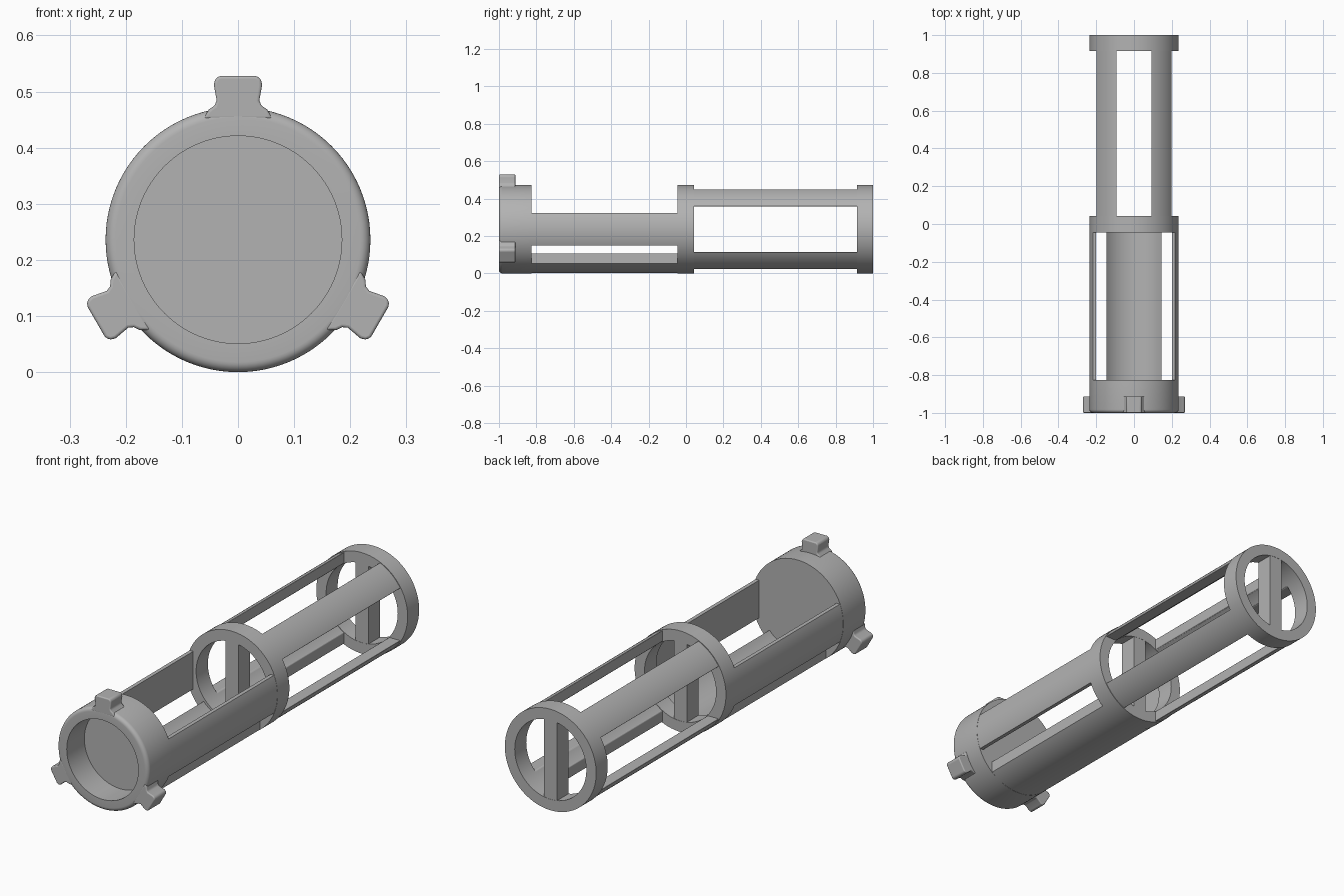
import bpy, bmesh
from math import sin, cos, asin, acos, pi, tau, radians
from mathutils import Matrix

if "Cube" in bpy.data.objects:
    bpy.data.objects.remove(bpy.data.objects["Cube"], do_unlink=True)

R = 0.236       # outer radius, also the height of the axis
BORE = 0.185    # inner radius of rings and cap

grey = bpy.data.materials.new("plain grey")
grey.use_nodes = True
grey.diffuse_color = (0.45, 0.45, 0.45, 1)
grey.node_tree.nodes["Principled BSDF"].inputs["Base Color"].default_value = (0.45, 0.45, 0.45, 1)


def finish(name, bm, bevel=0):
    bmesh.ops.recalc_face_normals(bm, faces=bm.faces)
    mesh = bpy.data.meshes.new(name)
    bm.to_mesh(mesh)
    bm.free()
    mesh.materials.append(grey)
    ob = bpy.data.objects.new(name, mesh)
    ob.location.z = R
    bpy.context.collection.objects.link(ob)
    if bevel:
        mod = ob.modifiers.new("rounding", 'BEVEL')
        mod.width = bevel
        mod.segments = 4
        mod.limit_method = 'ANGLE'
        mod.angle_limit = radians(35)
    bpy.ops.object.select_all(action='DESELECT')
    ob.select_set(True)
    bpy.context.view_layer.objects.active = ob
    bpy.ops.object.shade_smooth_by_angle(angle=radians(35))
    return ob


def lathe(name, profile, steps=96):
    """Revolve a closed (radius, y) outline around the y axis."""
    bm = bmesh.new()
    vs = [bm.verts.new((r, y, 0)) for r, y in profile]
    es = [bm.edges.new((vs[i - 1], vs[i])) for i in range(len(vs))]
    bmesh.ops.spin(bm, geom=vs + es, cent=(0, 0, 0), axis=(0, 1, 0),
                   angle=tau, steps=steps, use_duplicate=False)
    bmesh.ops.remove_doubles(bm, verts=bm.verts, dist=1e-5)
    bmesh.ops.dissolve_degenerate(bm, dist=1e-6, edges=bm.edges)
    return finish(name, bm)


def extrude(name, outline, y0, y1, bevel=0, turn=0):
    """Extrude an (x, z) outline along y."""
    bm = bmesh.new()
    face = bm.faces.new([bm.verts.new((x, y0, z)) for x, z in outline])
    ext = bmesh.ops.extrude_face_region(bm, geom=[face])
    verts = [g for g in ext["geom"] if isinstance(g, bmesh.types.BMVert)]
    bmesh.ops.translate(bm, verts=verts, vec=(0, y1 - y0, 0))
    bmesh.ops.rotate(bm, verts=bm.verts, cent=(0, 0, 0),
                     matrix=Matrix.Rotation(turn, 3, 'Y'))
    return finish(name, bm, bevel)


def arc(r, a0, a1, n=20):
    return [(r * cos(a0 + (a1 - a0) * i / n), r * sin(a0 + (a1 - a0) * i / n))
            for i in range(n + 1)]


# Cap: cup open to the front, with a rounded front rim
f = 0.018
rim = [(R - f + f * cos(a), -1 + f - f * sin(a)) for a in (pi / 2 * i / 6 for i in range(7))]
lathe("end_cap", [(0, -0.87), (BORE, -0.87), (BORE, -1)] + rim[::-1]
      + [(R, -0.825), (0, -0.825)])

# Three flared lugs around the cap
half = [(0.062, 0.215), (0.052, 0.232), (0.042, 0.239), (0.038, 0.248),
        (0.043, 0.276), (0.041, 0.286), (0.033, 0.292)]
lug = half + [(-x, z) for x, z in reversed(half)]
for name, turn in (("top_lug", 0), ("left_lug", tau / 3), ("right_lug", -tau / 3)):
    extrude(name, lug, -1, -0.912, 0.011, turn)

# Rings, each with an upright bar across the opening
for name, y0, y1 in (("middle", -0.045, 0.042), ("back", 0.915, 1.0)):
    lathe(name + "_ring", [(BORE, y0), (R, y0), (R, y1), (BORE, y1)])
    w, h = 0.034, BORE + 0.004
    extrude(name + "_bar", [(-w, -h), (w, -h), (w, h), (-w, h)], y0 + 0.001, y1 - 0.001)

# Front bay: wide floor strip with upright edges, and two flat-backed side strips
ro, ri, w = 0.235, 0.196, 0.146
ao, ai = asin(w / ro), asin(w / ri)
extrude("floor_strip", arc(ro, -pi / 2 - ao, -pi / 2 + ao, 28)
        + arc(ri, -pi / 2 + ai, -pi / 2 - ai, 28), -0.835, -0.035)
a = asin(0.088 / ro)
side = arc(ro, -a, a) + [(0.2, 0.088), (0.2, -0.088)]
for name, s in (("left", 1), ("right", -1)):
    extrude(name + "_side_strip", [(s * x, z) for x, z in side], -0.835, -0.035)

# Back bay: four corner strips left between square windows
ro, ri, wx, wz = 0.233, 0.187, 0.092, 0.122
corner = arc(ro, asin(wz / ro), acos(wx / ro)) + arc(ri, acos(wx / ri), asin(wz / ri))
for side_name, sx in (("left", 1), ("right", -1)):
    for level, sz in (("upper", 1), ("lower", -1)):
        extrude(f"{level}_{side_name}_strip", [(sx * x, sz * z) for x, z in corner],
                0.025, 0.932, 0.008)
